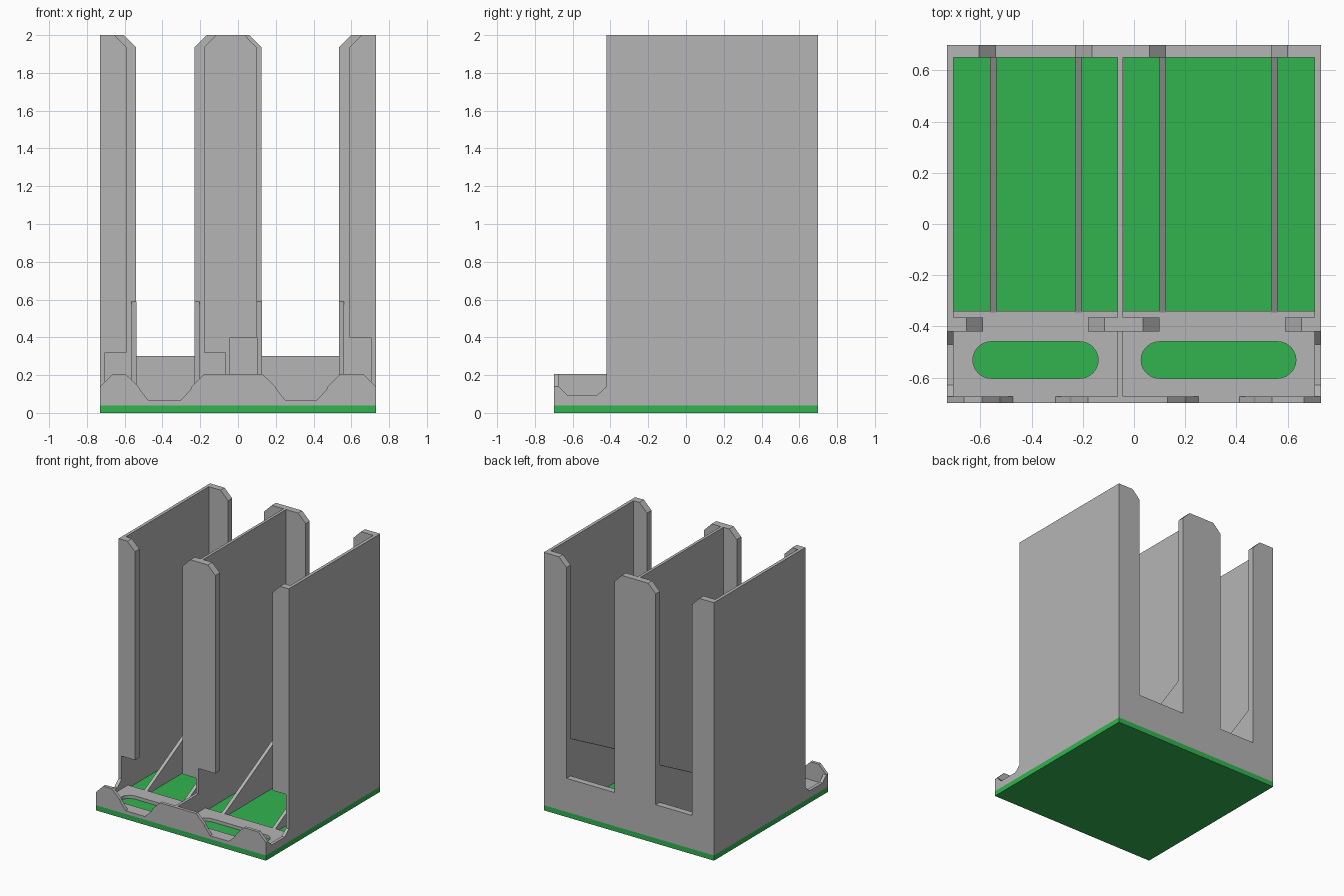
import bpy, bmesh, math

if "Cube" in bpy.data.objects:
    bpy.data.objects.remove(bpy.data.objects["Cube"])


def material(name, rgb):
    m = bpy.data.materials.new(name)
    m.diffuse_color = (*rgb, 1)
    m.use_nodes = True
    m.node_tree.nodes["Principled BSDF"].inputs["Base Color"].default_value = m.diffuse_color
    return m


GRAY = material("gray plastic", (0.46, 0.46, 0.46))
GREEN = material("green base", (0.031, 0.456, 0.08))


def add_object(name, mesh, mat):
    ob = bpy.data.objects.new(name, mesh)
    bpy.context.collection.objects.link(ob)
    mesh.materials.clear()
    mesh.materials.append(mat)
    return ob


def prism(name, profile, axis, a, b, mat=GRAY):
    """Extrude an outline from a to b; axis x takes (y, z), axis y takes (x, z)."""
    def place(p, d):
        return (d, p[0], p[1]) if axis == "x" else (p[0], d, p[1])
    bm = bmesh.new()
    r0 = [bm.verts.new(place(p, a)) for p in profile]
    r1 = [bm.verts.new(place(p, b)) for p in profile]
    bm.faces.new(r0)
    bm.faces.new(r1[::-1])
    n = len(profile)
    for i in range(n):
        j = (i + 1) % n
        bm.faces.new((r0[j], r0[i], r1[i], r1[j]))
    bmesh.ops.recalc_face_normals(bm, faces=bm.faces)
    me = bpy.data.meshes.new(name)
    bm.to_mesh(me)
    bm.free()
    return add_object(name, me, mat)


W, IN = 0.73, 0.705            # outer and inner half width
DL, DR = -0.065, -0.043        # divider wall sides
FLOOR, PLATE, TOP, CH = 0.04, 0.065, 2.0, 0.065

# Base slab
prism("base_slab", [(-W, 0), (W, 0), (W, FLOOR), (-W, FLOOR)], "y", -0.70, 0.70, GREEN)

# Back wall with two tall windows
back = [(-W, FLOOR), (W, FLOOR), (W, TOP)]
for right, left in ((0.535, 0.125), (-0.23, -0.54)):
    back += [(right + CH, TOP), (right, TOP - CH), (right, 0.30),
             (left, 0.30), (left, TOP - CH), (left - CH, TOP)]
back.append((-W, TOP))
prism("back_wall", back, "y", 0.65, 0.70)

# Outer side walls, with a notch beside the front tray
side = [(-0.675, FLOOR), (0.65, FLOOR), (0.65, TOP), (-0.42, TOP), (-0.42, 0.14),
        (-0.47, 0.095), (-0.63, 0.095), (-0.675, 0.14)]
prism("left_wall", side, "x", -W, -IN)
prism("right_wall", side, "x", IN, W)

# Divider between the bays
divider = [(-0.675, FLOOR), (0.65, FLOOR), (0.65, TOP), (-0.42, TOP),
           (-0.42, 0.205), (-0.675, 0.205)]
prism("divider_wall", divider, "x", DL, DR)

# Front flanges: root at a wall, chamfered free edge, raised above the exit slot
for name, root, edge, bottom in (("left_outer", -IN, -0.59, 0.32),
                                 ("left_inner", DL, -0.18, 0.32),
                                 ("right_inner", DR, 0.10, 0.40),
                                 ("right_outer", IN, 0.59, 0.40)):
    s = math.copysign(CH, edge - root)
    prism(name + "_front_flange",
          [(root, bottom), (edge, bottom), (edge, TOP - CH), (edge - s, TOP), (root, TOP)],
          "y", -0.42, -0.365)

# Sloping support ribs on the bay floors
rib = [(-0.345, FLOOR), (0.65, FLOOR), (0.65, 0.59), (-0.345, PLATE)]
for i, x in enumerate((-0.563, -0.23, 0.10, 0.535)):
    prism(f"support_rib_{i + 1}", rib, "x", x, x + 0.026)

# Front lip with a finger dip in front of each bay
lip = [(-W, FLOOR), (W, FLOOR), (W, 0.14), (0.665, 0.205)]
for r, l in ((0.54, 0.13), (-0.18, -0.595)):
    lip += [(r, 0.205), (r - 0.065, 0.14), (r - 0.073, 0.12), (r - 0.127, PLATE),
            (l + 0.122, PLATE), (l + 0.078, 0.12), (l + 0.067, 0.14), (l, 0.205)]
lip += [(-0.665, 0.205), (-W, 0.14)]
prism("front_lip", lip, "y", -0.70, -0.675)


# Tray plate with two rounded slots showing the base
def capsule(x0, x1, y0, y1, steps=12):
    r, cy = (y1 - y0) / 2, (y0 + y1) / 2
    pts = []
    for cx, start in ((x1 - r, -math.pi / 2), (x0 + r, math.pi / 2)):
        for i in range(steps + 1):
            t = start + math.pi * i / steps
            pts.append((cx + r * math.cos(t), cy + r * math.sin(t)))
    return pts


curve = bpy.data.curves.new("tray_outline", "CURVE")
curve.dimensions, curve.fill_mode = "2D", "BOTH"
curve.extrude = (PLATE - FLOOR) / 2
for outline in ([(-IN, -0.675), (IN, -0.675), (IN, -0.34), (-IN, -0.34)],
                capsule(-0.63, -0.14, -0.603, -0.46),
                capsule(0.028, 0.633, -0.603, -0.46)):
    sp = curve.splines.new("POLY")
    sp.points.add(len(outline) - 1)
    for pt, (x, y) in zip(sp.points, outline):
        pt.co = (x, y, 0, 1)
    sp.use_cyclic_u = True
helper = bpy.data.objects.new("tray_outline", curve)
bpy.context.collection.objects.link(helper)
bpy.context.view_layer.update()
graph = bpy.context.evaluated_depsgraph_get()
plate = bpy.data.meshes.new_from_object(helper.evaluated_get(graph))
bpy.data.objects.remove(helper)
tray = add_object("tray_plate", plate, GRAY)
tray.location.z = (FLOOR + PLATE) / 2
